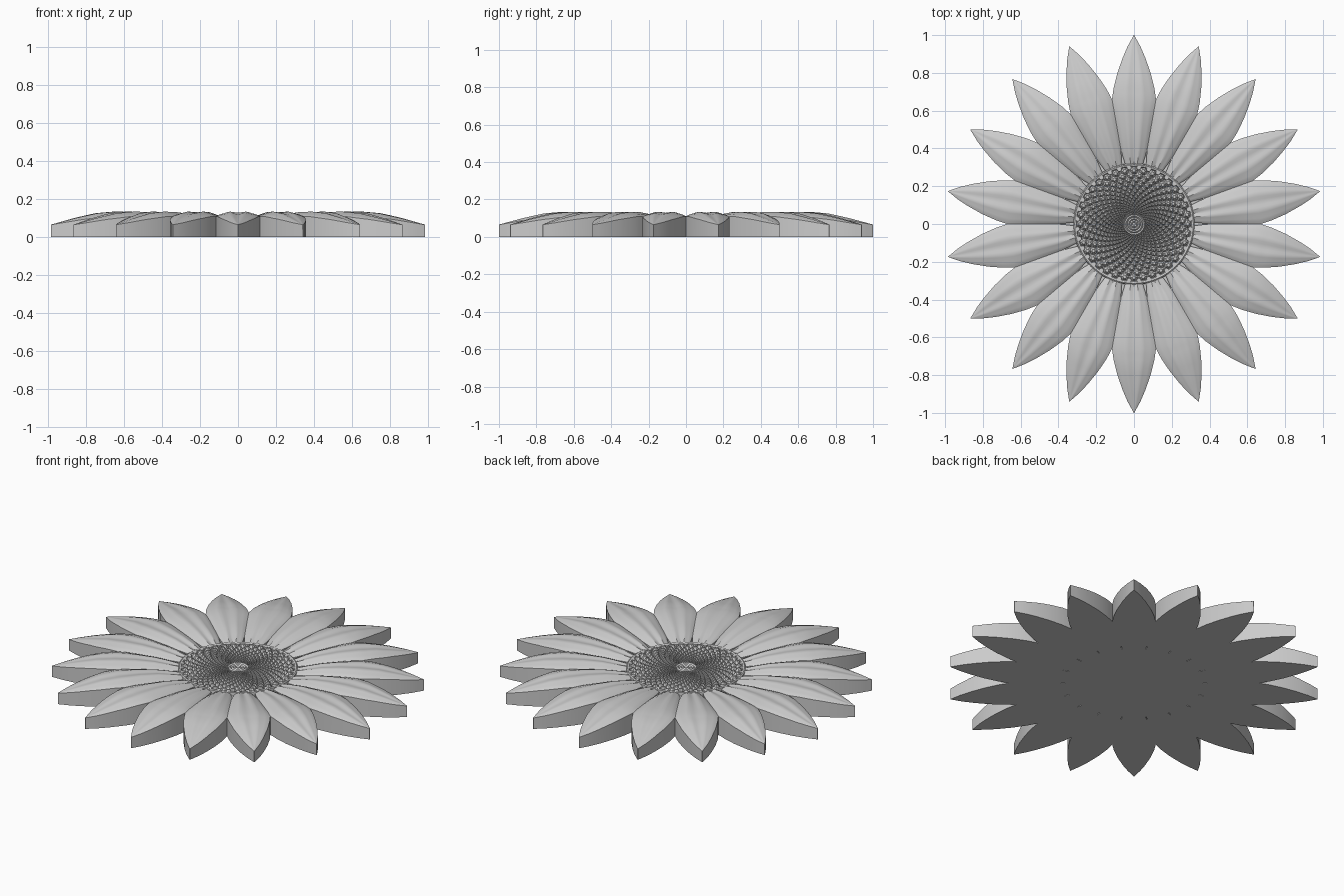
import bpy, bmesh, math
from mathutils import Matrix, Vector

cube = bpy.data.objects.get("Cube")
if cube:
    bpy.data.objects.remove(cube)

grey = bpy.data.materials.new("plain grey")
grey.use_nodes = True
grey.diffuse_color = (0.6, 0.6, 0.6, 1)
grey.node_tree.nodes["Principled BSDF"].inputs["Base Color"].default_value = (0.6, 0.6, 0.6, 1)

PETALS = 18
HALF = math.pi / PETALS


def finish(name, bm, angle):
    bmesh.ops.recalc_face_normals(bm, faces=bm.faces)
    mesh = bpy.data.meshes.new(name)
    bm.to_mesh(mesh)
    bm.free()
    mesh.materials.append(grey)
    obj = bpy.data.objects.new(name, mesh)
    bpy.context.collection.objects.link(obj)
    bpy.ops.object.select_all(action="DESELECT")
    obj.select_set(True)
    bpy.context.view_layer.objects.active = obj
    bpy.ops.object.shade_smooth_by_angle(angle=math.radians(angle))
    return obj


def sample(points, x):
    for (x0, y0), (x1, y1) in zip(points, points[1:]):
        if x <= x1:
            return y0 + (y1 - y0) * (x - x0) / (x1 - x0)
    return points[-1][1]


# Petal profiles along the radius: half width, crest height, edge height
WIDTH = [(0.3, 0.042), (0.36, 0.06), (0.45, 0.09), (0.55, 0.116), (0.61, 0.122), (0.66, 0.1164),
         (0.72, 0.108), (0.8, 0.088), (0.88, 0.06), (0.94, 0.034), (1, 0.001)]
CREST = [(0.3, 0.095), (0.36, 0.108), (0.45, 0.125), (0.55, 0.134), (0.66, 0.136),
         (0.76, 0.127), (0.87, 0.102), (1, 0.066)]
EDGE = [(0.3, 0.082), (0.45, 0.1), (0.6, 0.111), (0.72, 0.108), (0.85, 0.092), (1, 0.065)]
ROWS = [0.3, 0.33, 0.36, 0.4, 0.45, 0.5, 0.55, 0.61, 0.66, 0.69, 0.72, 0.76,
        0.8, 0.84, 0.88, 0.91, 0.94, 0.97, 1]
COLS = 16


def petal_height(r, u):
    crest, edge = sample(CREST, r), sample(EDGE, r)
    fade = min(1, (1 - r) * 4)
    groove = 0.009 * fade * math.exp(-(u / 0.16) ** 2)
    pleat = 0.0015 * fade * math.cos(abs(u) * 15)
    return edge + (crest - edge) * (1 - abs(u) ** 2.2) + (pleat - groove) * (1 - u ** 4)


# Petals: each fills its own wedge, so neighbours meet along a crease
bm = bmesh.new()
for i in range(PETALS):
    turn = Matrix.Rotation(math.pi / 2 + i * 2 * HALF, 3, "Z")
    top, base, free = [], [], []
    for r in ROWS:
        limit = r * math.tan(HALF)
        w = min(sample(WIDTH, r), limit)
        free.append(w < limit - 0.0005)
        us = [2 * c / COLS - 1 for c in range(COLS + 1)]
        top.append([bm.verts.new(turn @ Vector((r, u * w, petal_height(r, u)))) for u in us])
        base.append([bm.verts.new(turn @ Vector((r, u * w, 0))) for u in us])
    for a in range(len(ROWS) - 1):
        for grid in (top, base):
            for c in range(COLS):
                bm.faces.new((grid[a][c], grid[a + 1][c], grid[a + 1][c + 1], grid[a][c + 1]))
        if free[a] or free[a + 1]:
            for c in (0, COLS):
                bm.faces.new((top[a][c], top[a + 1][c], base[a + 1][c], base[a][c]))
    for c in range(COLS):
        bm.faces.new((top[-1][c], top[-1][c + 1], base[-1][c + 1], base[-1][c]))
bmesh.ops.remove_doubles(bm, verts=bm.verts, dist=0.0004)
finish("petals", bm, 30)


def lathe(name, profile, sides=72):
    bm = bmesh.new()
    verts = [bm.verts.new((r, 0, z)) for r, z in profile]
    edges = [bm.edges.new(pair) for pair in zip(verts, verts[1:])]
    bmesh.ops.spin(bm, geom=verts + edges, cent=(0, 0, 0), axis=(0, 0, 1),
                   angle=math.tau, steps=sides)
    bmesh.ops.remove_doubles(bm, verts=bm.verts, dist=0.0001)
    return finish(name, bm, 35)


# Base behind the petal roots, and the raised rim with a flat bed inside
lathe("flower_base", [(0, 0), (0.37, 0), (0.39, 0.075), (0.31, 0.075)])
lathe("disc_rim", [(0.322, 0.07), (0.32, 0.096), (0.314, 0.1), (0.305, 0.097),
                   (0.298, 0.085), (0.05, 0.085)])

# Concentric rings at the middle of the disc
rings = [(0, 0.1)]
for k in range(1, 5):
    rings += [(k * 0.014 - 0.007, 0.092), (k * 0.014, 0.1)]
lathe("disc_centre", rings + [(0.062, 0.084)], 32)

# Seeds in spiral arms that grow toward the rim
ARMS, TURNS = 36, 17
bm = bmesh.new()
for k in range(TURNS):
    r = 0.284 * 0.907 ** k
    size = r * math.pi / ARMS * 1.05
    for arm in range(ARMS):
        a = (arm + 0.36 * k) * math.tau / ARMS
        place = Matrix.Rotation(a, 4, "Z") @ Matrix.Translation((r, 0, 0.092))
        bmesh.ops.create_cone(bm, cap_ends=True, segments=6, radius1=size, radius2=size * 0.35,
                              depth=0.012 + size * 0.4, matrix=place)
finish("seeds", bm, 20)

# Small scallops just inside the rim
bm = bmesh.new()
for i in range(ARMS):
    place = Matrix.Rotation((i + 0.5) * math.tau / ARMS, 4, "Z") @ Matrix.Translation((0.3, 0, 0.09))
    bmesh.ops.create_cone(bm, cap_ends=True, segments=8, radius1=0.015, radius2=0.012,
                          depth=0.016, matrix=place)
finish("rim_scallops", bm, 30)
